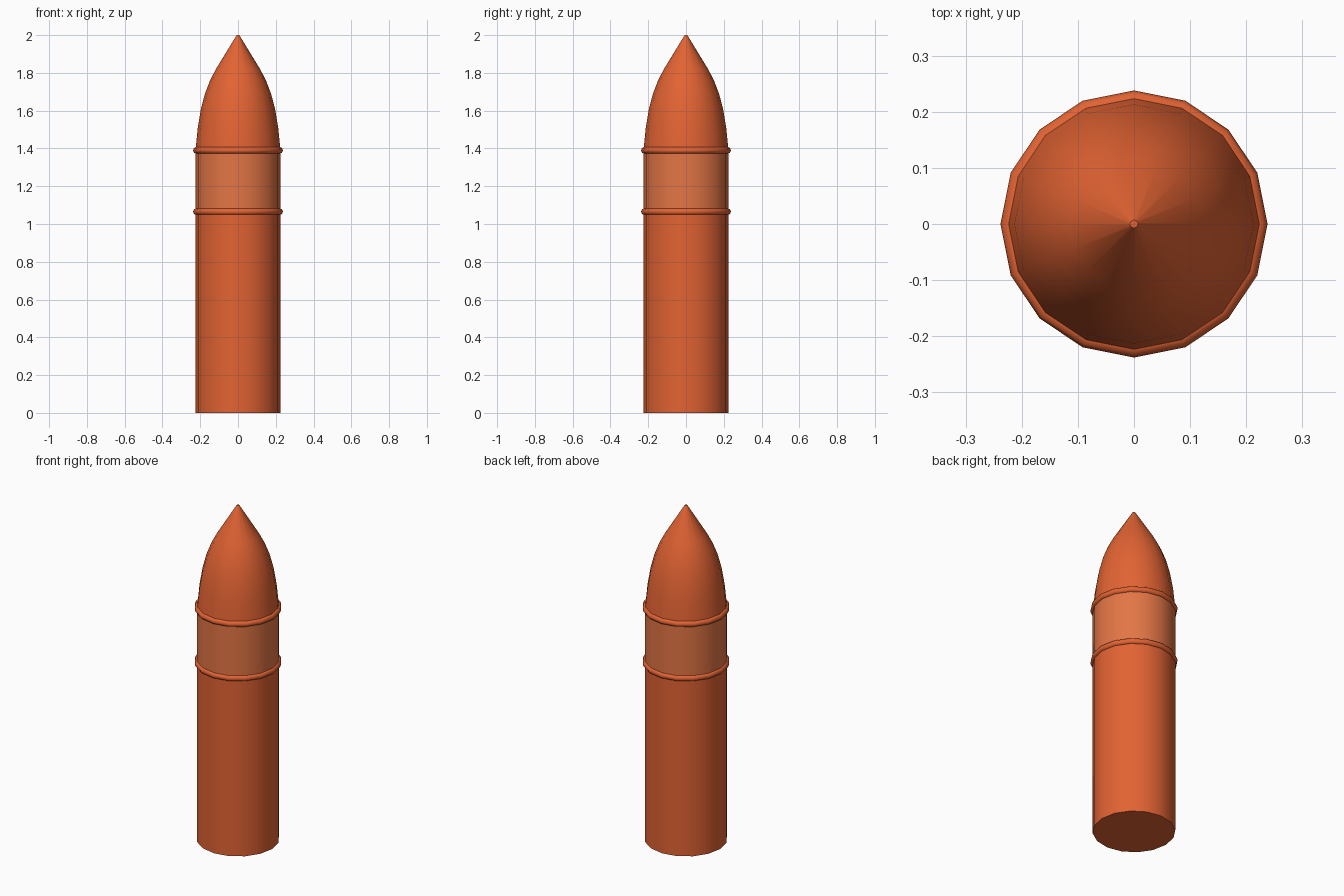
import bpy, bmesh
from math import cos, sin, pi, radians

if "Cube" in bpy.data.objects:
    bpy.data.objects.remove(bpy.data.objects["Cube"])

SIDES = 16


def material(name, rgb):
    m = bpy.data.materials.new(name)
    m.diffuse_color = (*rgb, 1)
    m.use_nodes = True
    m.node_tree.nodes["Principled BSDF"].inputs["Base Color"].default_value = m.diffuse_color
    return m


orange = material("orange", (0.76, 0.125, 0.033))
pale_orange = material("pale_orange", (0.77, 0.18, 0.06))


def lathe(name, profile, mat, closed=False, cap_bottom=False, cap_top=False):
    """Spin a (radius, z) profile listed from bottom to top around the z axis."""
    bm = bmesh.new()
    rings = [[bm.verts.new((r * cos(2 * pi * i / SIDES), r * sin(2 * pi * i / SIDES), z))
              for i in range(SIDES)] for r, z in profile]
    pairs = list(zip(rings, rings[1:] + rings[:1]))
    for low, high in (pairs if closed else pairs[:-1]):
        for i in range(SIDES):
            j = (i + 1) % SIDES
            bm.faces.new((low[i], low[j], high[j], high[i]))
    if cap_bottom:
        bm.faces.new(rings[0][::-1])
    if cap_top:
        bm.faces.new(rings[-1])
    mesh = bpy.data.meshes.new(name)
    bm.to_mesh(mesh)
    bm.free()
    mesh.materials.append(mat)
    obj = bpy.data.objects.new(name, mesh)
    bpy.context.collection.objects.link(obj)
    bpy.ops.object.select_all(action='DESELECT')
    obj.select_set(True)
    bpy.context.view_layer.objects.active = obj
    bpy.ops.object.shade_smooth_by_angle(angle=radians(50))
    return obj


# Main cylinder with a flat base
lathe("body", [(0.225, 0), (0.225, 1.065)], orange, cap_bottom=True)

# Paler band between the two rings
lathe("band", [(0.225, 1.065), (0.225, 1.39)], pale_orange)

# Pointed nose
lathe("nose", [(0.225, 1.39), (0.213, 1.51), (0.196, 1.61), (0.175, 1.69),
               (0.148, 1.76), (0.117, 1.82), (0.007, 2.0)], orange, cap_top=True)

# Raised rings at both ends of the band
for name, z in (("lower_ring", 1.065), ("upper_ring", 1.39)):
    section = [(0.22 + 0.018 * cos(2 * pi * k / 8), z + 0.018 * sin(2 * pi * k / 8))
               for k in range(8)]
    lathe(name, section, orange, closed=True)
